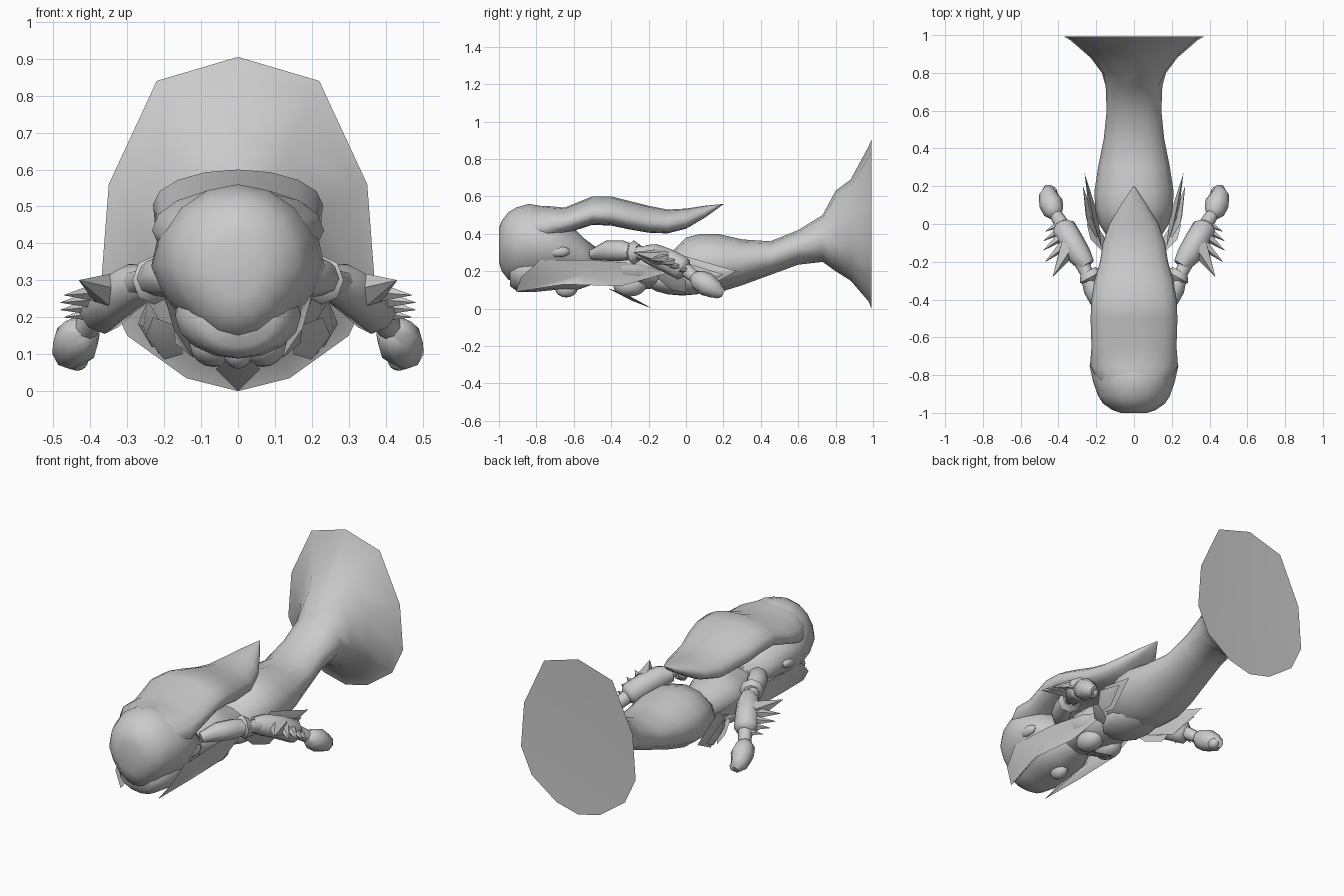
import bpy, bmesh, math
from mathutils import Vector

cube = bpy.data.objects.get("Cube")
if cube:
    bpy.data.objects.remove(cube, do_unlink=True)

grey = bpy.data.materials.new("plain_grey")
grey.use_nodes = True
colour = (0.6, 0.6, 0.6, 1)
grey.diffuse_color = colour
grey.node_tree.nodes["Principled BSDF"].inputs["Base Color"].default_value = colour


def make(name, bm, mirror=False, angle=60):
    bmesh.ops.recalc_face_normals(bm, faces=bm.faces)
    mesh = bpy.data.meshes.new(name)
    bm.to_mesh(mesh)
    bm.free()
    obj = bpy.data.objects.new(name, mesh)
    bpy.context.collection.objects.link(obj)
    mesh.materials.append(grey)
    bpy.ops.object.select_all(action='DESELECT')
    obj.select_set(True)
    bpy.context.view_layer.objects.active = obj
    bpy.ops.object.shade_smooth_by_angle(angle=math.radians(angle))
    if mirror:
        obj.modifiers.new("Mirror", 'MIRROR')
    return obj


def skin(bm, rings, caps=True):
    """Bridge equal rings of points and close both ends."""
    loops = [[bm.verts.new(p) for p in ring] for ring in rings]
    n = len(loops[0])
    for a, b in zip(loops, loops[1:]):
        for i in range(n):
            bm.faces.new((a[i], a[(i + 1) % n], b[(i + 1) % n], b[i]))
    if caps:
        bm.faces.new(loops[0])
        bm.faces.new(loops[-1])
    return loops


def oval(y, low, high, half, sides=16, crown=0.0, taper=0.0):
    """Cross-section across y; crown arches the underside, taper narrows it."""
    ring = []
    for i in range(sides):
        a = math.tau * i / sides
        x, c = math.sin(a), math.cos(a)
        z = (low + high) / 2 + c * (high - low) / 2
        if c < 0:
            z += crown * (1 - x * x) * (high - low)
            x *= 1 + taper * c
        ring.append((x * half, y, z))
    return ring


def loft(name, stations, crown=0.0, taper=0.0):
    bm = bmesh.new()
    skin(bm, [oval(*s, 16, crown, taper) for s in stations])
    return make(name, bm)


def add_tube(bm, points, radii, sides=8):
    pts = [Vector(p) for p in points]
    rings = []
    for i, p in enumerate(pts):
        d = (pts[min(i + 1, len(pts) - 1)] - pts[max(i - 1, 0)]).normalized()
        u = d.cross(Vector((0, 0, 1))).normalized()
        v = u.cross(d)
        rings.append([p + radii[i] * (u * math.cos(t) + v * math.sin(t))
                      for t in (math.tau * k / sides for k in range(sides))])
    skin(bm, rings)


def tube(name, points, radii):
    bm = bmesh.new()
    add_tube(bm, points, radii)
    return make(name, bm, True)


def ball(name, centre, size, mirror=True):
    bm = bmesh.new()
    bmesh.ops.create_uvsphere(bm, u_segments=12, v_segments=8, radius=1)
    for v in bm.verts:
        v.co = Vector([c + s * q for c, s, q in zip(centre, size, v.co)])
    return make(name, bm, mirror)


def leaf(name, outline, ridge, mirror=True, angle=25):
    """Pointed blade: an outline pulled out to a ridge point on each side."""
    bm = bmesh.new()
    rim = [bm.verts.new(p) for p in outline]
    centre = sum((Vector(p) for p in outline), Vector()) / len(outline)
    for sign in (1, -1):
        top = bm.verts.new(centre + sign * Vector(ridge))
        for a, b in zip(rim, rim[1:] + rim[:1]):
            bm.faces.new((a, b, top))
    return make(name, bm, mirror, angle)


# Rounded hood of hair wrapping the front of the head
loft("hair_crown", [
    (-1.0, .25, .43, .07), (-.985, .20, .47, .115), (-.95, .155, .515, .165),
    (-.91, .14, .54, .19), (-.84, .13, .56, .215), (-.75, .13, .545, .235),
    (-.65, .15, .48, .20), (-.55, .15, .38, .15), (-.47, .17, .32, .08)],
    taper=.2)

# Lifted, swept-back flap of hair ending in a point
loft("hair_flap", [
    (-.85, .27, .55, .18), (-.75, .32, .55, .233), (-.65, .365, .54, .225),
    (-.5, .41, .60, .23), (-.4, .405, .60, .225), (-.3, .385, .575, .21),
    (-.2, .37, .55, .18), (-.1, .37, .53, .165), (0, .40, .535, .13),
    (.1, .47, .55, .07), (.2, .557, .56, .003)], crown=.2)

# Face, looking down
loft("face", [
    (-.94, .12, .26, .10), (-.90, .09, .30, .14), (-.82, .088, .32, .17),
    (-.7, .10, .34, .17), (-.58, .10, .34, .15), (-.47, .14, .32, .09)])
ball("ear", (.19, -.68, .305), (.025, .06, .03))
ball("nose", (0, -.64, .105), (.04, .06, .045), False)
leaf("side_lock", [(.12, -.91, .09), (.175, -.88, .17), (.20, -.78, .26),
                   (.185, -.5, .26), (.15, -.25, .24), (.12, -.1, .19),
                   (.15, -.35, .12), (.17, -.65, .13)], (.015, 0, 0), angle=60)

# Neck, chest and waist
loft("torso", [
    (-.55, .16, .30, .08), (-.44, .14, .30, .11), (-.34, .11, .34, .16),
    (-.25, .10, .34, .15), (-.15, .11, .30, .12), (-.04, .12, .28, .11)])
ball("chest", (.065, -.3, .125), (.065, .09, .06))
leaf("chest_point", [(0, -.42, .11), (.06, -.3, .06), (0, -.18, .0),
                     (-.06, -.3, .06)], (0, .01, -.015), False)
ball("belly_wrap", (0, -.02, .15), (.14, .2, .08), False)

# Hips narrowing to a tail that flares into a wide foot
rim_half = [(0, .905), (.22, .84), (.35, .56), (.37, .3), (.3, .15), (.14, .035)]
rim = rim_half + [(0, 0)] + [(-x, z) for x, z in rim_half[:0:-1]]


def flare(y, low, high, half):
    return [(x / .37 * half, y, low + z / .905 * (high - low)) for x, z in rim]


bm = bmesh.new()
body = [(-.13, .13, .27, .09), (-.07, .11, .31, .14), (.0, .09, .38, .185),
        (.08, .08, .40, .205), (.17, .085, .40, .21), (.3, .125, .37, .19),
        (.45, .18, .36, .16), (.6, .235, .42, .145), (.73, .25, .50, .15)]
foot = [(.8, .20, .63, .17), (.88, .15, .69, .23), (.975, .04, .865, .34),
        (.992, 0, .905, .37)]
loops = skin(bm, [oval(*s, 12) for s in body] + [flare(*s) for s in foot], False)
bm.faces.new(loops[0])
hub = bm.verts.new((0, .98, .45))
for a, b in zip(loops[-1], loops[-1][1:] + loops[-1][:1]):
    bm.faces.new((a, b, hub))
make("tail", bm)

# Layered pointed fins on the hips
for i in range(2):
    s = i * .035
    leaf("hip_fin", [(.17 + s / 2, -.13 + s, .17 - s / 2), (.21 + s, 0, .28 - s),
                     (.262 + s / 4, .27 - 2 * s, .20 - s / 2),
                     (.215 + s / 2, .08, .10 + s / 2)], (.022, 0, 0))
leaf("hip_ruffle", [(.15, -.16, .17), (.23, -.08, .20), (.25, .0, .15),
                    (.20, .0, .085), (.15, -.08, .10)], (.02, 0, 0))

# Arms with cuffs, flared sleeves and fists
tube("upper_arm", [(.11, -.5, .29), (.17, -.42, .31), (.215, -.34, .31),
                   (.25, -.26, .30), (.29, -.18, .29)],
     [.03, .055, .055, .035, .04])
tube("cuff", [(.212, -.31, .30), (.228, -.28, .30), (.245, -.25, .30)],
     [.04, .066, .045])
tube("sleeve", [(.25, -.22, .295), (.285, -.17, .285), (.33, -.095, .255),
                (.375, -.02, .215), (.385, .0, .205)],
     [.045, .062, .066, .066, .04])
tube("wrist", [(.37, -.02, .22), (.42, .06, .16)], [.04, .033])
tube("fist", [(.41, .04, .175), (.425, .065, .155), (.44, .11, .13),
              (.455, .16, .10), (.45, .195, .08)], [.03, .055, .064, .048, .025])
ball("thumb", (.435, .165, .085), (.03, .035, .03))

# Row of spikes along the outside of each sleeve
bm = bmesh.new()
for base, tip, r in [((.345, -.12, .27), (.43, -.28, .30), .055),
                     ((.36, -.10, .27), (.47, -.20, .26), .035),
                     ((.38, -.06, .25), (.48, -.14, .24), .03),
                     ((.39, -.03, .23), (.48, -.09, .22), .026),
                     ((.40, 0, .21), (.47, -.04, .20), .02)]:
    add_tube(bm, [base, tip], [r, .001], 5)
make("sleeve_spikes", bm, True, 30)
